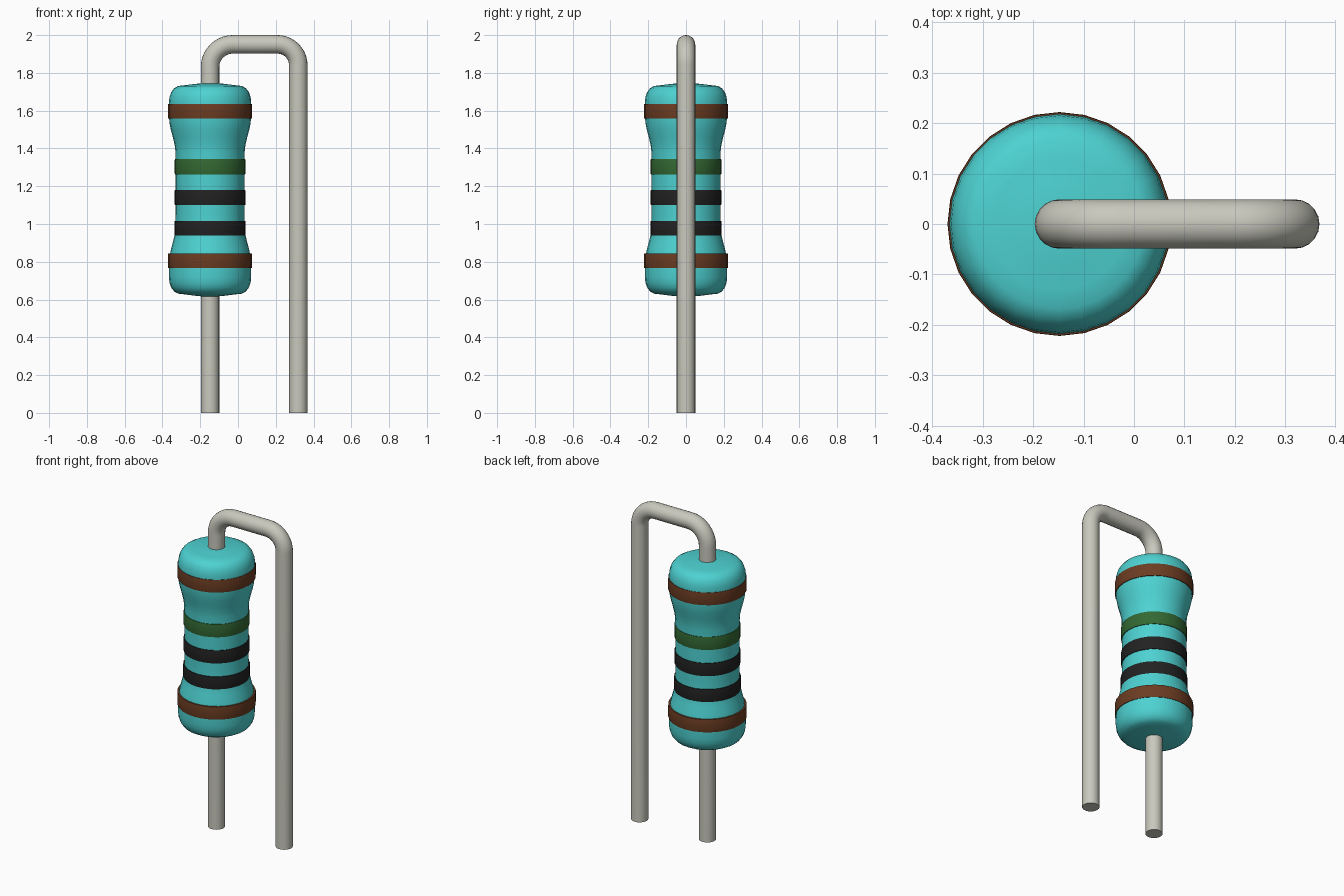
import bpy, bmesh, math

cube = bpy.data.objects.get("Cube")
if cube:
    bpy.data.objects.remove(cube, do_unlink=True)

AXIS_X, LEG_X, WIRE_R, TOP_Z = -0.148, 0.319, 0.049, 1.951
SIDES = 28


def material(name, rgb):
    m = bpy.data.materials.new(name)
    m.use_nodes = True
    m.diffuse_color = (*rgb, 1)
    bsdf = next(n for n in m.node_tree.nodes if n.type == 'BSDF_PRINCIPLED')
    bsdf.inputs["Base Color"].default_value = (*rgb, 1)
    bsdf.inputs["Roughness"].default_value = 0.5
    return m


TURQUOISE = material("turquoise", (0.075, 0.64, 0.64))
BROWN = material("brown", (0.15, 0.046, 0.016))
GREEN = material("green", (0.033, 0.14, 0.033))
BLACK = material("black", (0.016, 0.016, 0.016))
METAL = material("metal grey", (0.58, 0.58, 0.51))


def smooth(ob, degrees):
    bpy.ops.object.select_all(action='DESELECT')
    ob.select_set(True)
    bpy.context.view_layer.objects.active = ob
    bpy.ops.object.shade_smooth_by_angle(angle=math.radians(degrees))


def lathe(name, profile, mat, closed=False):
    """Spin an (r, z) profile around the body axis."""
    bm = bmesh.new()
    rings = []
    for r, z in profile:
        rings.append([bm.verts.new((r * math.cos(a), r * math.sin(a), z))
                      for a in (2 * math.pi * i / SIDES for i in range(SIDES))])
    pairs = list(zip(rings, rings[1:]))
    if closed:
        pairs.append((rings[-1], rings[0]))
    else:
        bm.faces.new(rings[0])
        bm.faces.new(rings[-1])
    for a, b in pairs:
        for i in range(SIDES):
            j = (i + 1) % SIDES
            bm.faces.new((a[i], a[j], b[j], b[i]))
    bmesh.ops.recalc_face_normals(bm, faces=bm.faces)
    me = bpy.data.meshes.new(name)
    bm.to_mesh(me)
    bm.free()
    me.materials.append(mat)
    ob = bpy.data.objects.new(name, me)
    ob.location.x = AXIS_X
    bpy.context.collection.objects.link(ob)
    smooth(ob, 40)
    return ob


# Dumbbell-shaped body, upper half mirrored about its middle
MID = 1.181
half = [(0.182, 0.12), (0.183, 0.20), (0.187, 0.235), (0.196, 0.275),
        (0.207, 0.315), (0.214, 0.35), (0.218, 0.39), (0.218, 0.46),
        (0.215, 0.49), (0.206, 0.517), (0.190, 0.538), (0.168, 0.550),
        (0.130, 0.554), (0.085, 0.560), (0.045, 0.564)]
body = [(r, MID - h) for r, h in reversed(half)] + [(r, MID + h) for r, h in half]
lathe("body", body, TURQUOISE)

# Colour bands, thin rings just proud of the body
bands = [("upper_end_band", 0.222, 1.558, 1.636, BROWN),
         ("green_band", 0.187, 1.263, 1.343, GREEN),
         ("upper_black_band", 0.187, 1.100, 1.180, BLACK),
         ("lower_black_band", 0.189, 0.938, 1.017, BLACK),
         ("lower_end_band", 0.222, 0.766, 0.845, BROWN)]
for name, r, z0, z1, mat in bands:
    lathe(name, [(r - 0.016, z0), (r - 0.001, z0), (r, z0 + 0.004),
                 (r, z1 - 0.004), (r - 0.001, z1), (r - 0.016, z1)], mat, closed=True)


# Bent wire lead: up through the body, over and down to the ground
def bend(cx, cz, r, a0, a1, steps=10):
    return [(cx + r * math.cos(a), cz + r * math.sin(a))
            for a in (math.radians(a0 + (a1 - a0) * i / steps) for i in range(steps + 1))]


RL, RR = 0.12, 0.11
path = ([(AXIS_X, 0)] + bend(AXIS_X + RL, TOP_Z - RL, RL, 180, 90)
        + bend(LEG_X - RR, TOP_Z - RR, RR, 90, 0) + [(LEG_X, 0)])
curve = bpy.data.curves.new("wire_lead", 'CURVE')
curve.dimensions = '3D'
curve.bevel_depth = WIRE_R
curve.bevel_resolution = 8
curve.use_fill_caps = True
spline = curve.splines.new('POLY')
spline.points.add(len(path) - 1)
for p, (x, z) in zip(spline.points, path):
    p.co = (x, 0, z, 1)
curve.materials.append(METAL)
wire = bpy.data.objects.new("wire_lead", curve)
bpy.context.collection.objects.link(wire)
bpy.ops.object.select_all(action='DESELECT')
wire.select_set(True)
bpy.context.view_layer.objects.active = wire
bpy.ops.object.convert(target='MESH')
wire = bpy.context.view_layer.objects.active
# Weld the end caps so shading breaks only at their rims
bm = bmesh.new()
bm.from_mesh(wire.data)
bmesh.ops.remove_doubles(bm, verts=bm.verts, dist=0.0005)
bmesh.ops.recalc_face_normals(bm, faces=bm.faces)
bm.to_mesh(wire.data)
bm.free()
smooth(wire, 40)
